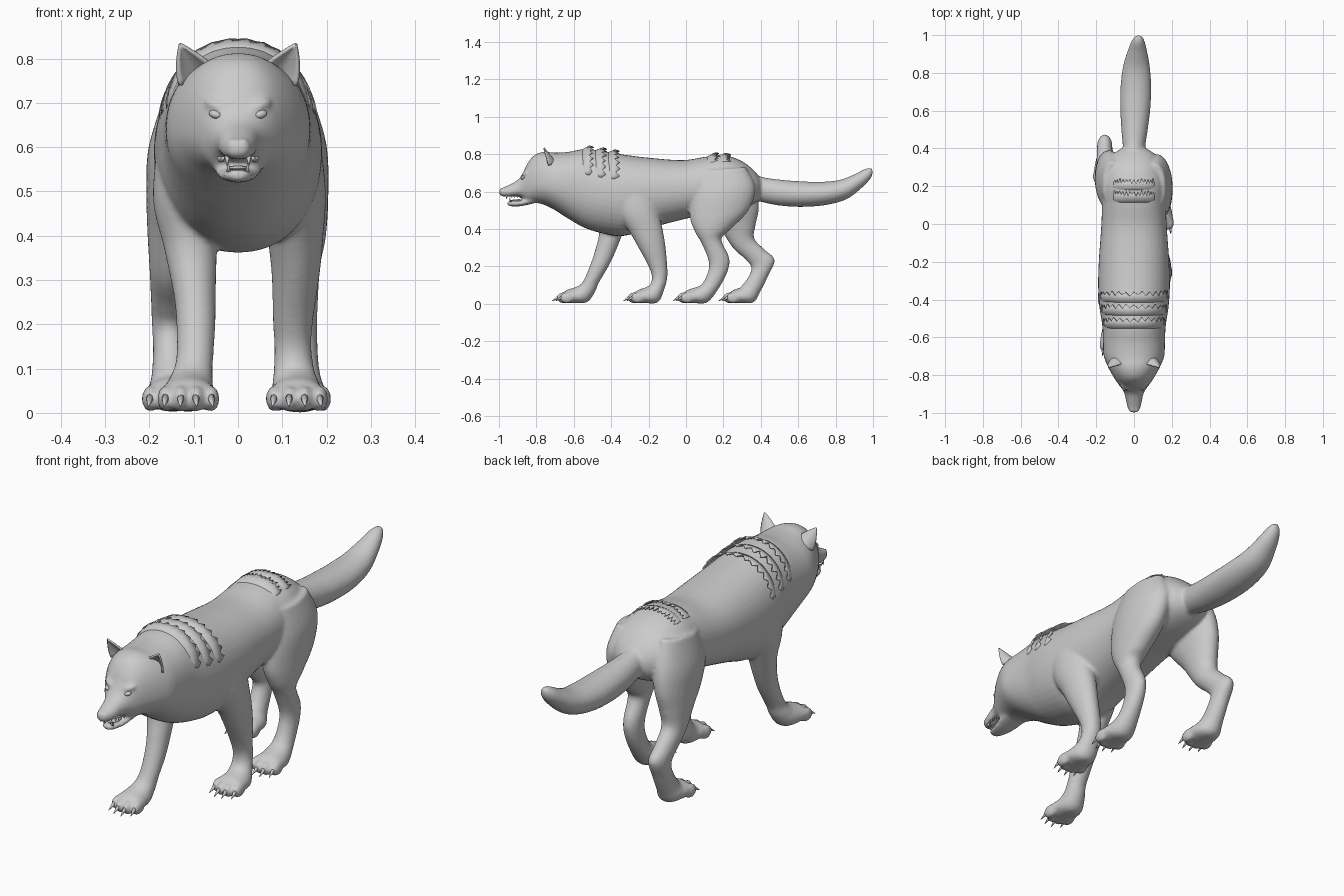
import bpy, bmesh, math, random
from mathutils import Vector, Matrix

if "Cube" in bpy.data.objects:
    bpy.data.objects.remove(bpy.data.objects["Cube"])
random.seed(4)


def spline(keys, steps=8):
    """Catmull-Rom samples through rows of numbers."""
    out = []
    for i in range(len(keys) - 1):
        p0, p1, p2, p3 = (keys[max(0, min(len(keys) - 1, i + k))] for k in (-1, 0, 1, 2))
        for s in range(steps):
            t = s / steps
            out.append([0.5 * (2*b + (c - a)*t + (2*a - 5*b + 4*c - d)*t*t + (3*b - a - 3*c + d)*t**3)
                        for a, b, c, d in zip(p0, p1, p2, p3)])
    return out + [list(keys[-1])]


def make(name, bm):
    bmesh.ops.recalc_face_normals(bm, faces=bm.faces)
    me = bpy.data.meshes.new(name)
    bm.to_mesh(me)
    bm.free()
    for p in me.polygons:
        p.use_smooth = True
    ob = bpy.data.objects.new(name, me)
    bpy.context.collection.objects.link(ob)
    return ob


def loft(name, rings):
    bm = bmesh.new()
    rows = [[bm.verts.new(p) for p in r] for r in rings]
    n = len(rows[0])
    for a, b in zip(rows, rows[1:]):
        for i in range(n):
            bm.faces.new((a[i], a[(i + 1) % n], b[(i + 1) % n], b[i]))
    bm.faces.new(rows[0])
    bm.faces.new(rows[-1])
    return make(name, bm)


def section(s, a, grow=0.0):
    """Body cross-section point; s = y, top, bottom, half width, z of widest place."""
    y, top, bot, hw, zc = s
    c, n = math.cos(a), math.sin(a)
    x = (hw + grow) * math.copysign(abs(n) ** 0.93, n)
    h = top - zc if c > 0 else zc - bot
    return Vector((x, y, zc + (h + grow) * math.copysign(abs(c) ** 0.93, c)))


def body_loft(name, keys):
    s = spline(keys)
    loft(name, [[section(k, 2 * math.pi * i / 40) for i in range(40)] for k in s])
    return s


def limb(name, keys):
    """Rows: front y, z, back y, z, centre x, half width."""
    rings = []
    for fy, fz, by, bz, x, w in spline(keys):
        ring = []
        for i in range(28):
            a = 2 * math.pi * i / 28
            c, n = math.cos(a) / 2, math.sin(a)
            ring.append((x + w * n, (fy + by)/2 + (fy - by)*c, (fz + bz)/2 + (fz - bz)*c))
        rings.append(ring)
    return loft(name, rings)


def blob(name, loc, size, rot=(0, 0, 0)):
    bm = bmesh.new()
    bmesh.ops.create_uvsphere(bm, u_segments=16, v_segments=10, radius=1)
    ob = make(name, bm)
    ob.location, ob.scale, ob.rotation_euler = loc, size, rot
    return ob


def spike(name, base, tip, r):
    bm = bmesh.new()
    d = Vector(tip) - Vector(base)
    m = Matrix.Translation((Vector(base) + Vector(tip)) / 2) @ d.to_track_quat('Z', 'Y').to_matrix().to_4x4()
    bmesh.ops.create_cone(bm, segments=10, radius1=r, radius2=r * 0.08, depth=d.length, cap_ends=True, matrix=m)
    return make(name, bm)


# Head, upper muzzle and torso
torso = body_loft("torso", [
    (-.998, .608, .585, .012, .597), (-.985, .618, .575, .028, .597), (-.95, .634, .572, .040, .597),
    (-.90, .662, .574, .050, .610), (-.872, .700, .560, .065, .625), (-.845, .755, .540, .085, .640),
    (-.81, .795, .540, .108, .645), (-.76, .812, .530, .136, .645), (-.70, .808, .500, .160, .640),
    (-.63, .812, .455, .164, .635), (-.54, .827, .405, .168, .620), (-.44, .815, .375, .183, .600),
    (-.33, .797, .363, .190, .590), (-.19, .780, .405, .186, .600), (-.02, .768, .450, .174, .610),
    (.10, .785, .475, .170, .620), (.20, .795, .490, .175, .620), (.30, .762, .510, .155, .620),
    (.37, .705, .540, .110, .620), (.41, .650, .580, .045, .615)])

# Lower jaw
body_loft("lower_jaw", [
    (-.955, .545, .530, .012, .538), (-.945, .549, .522, .026, .538), (-.91, .550, .520, .038, .537),
    (-.87, .556, .524, .048, .540), (-.80, .580, .540, .060, .560)])

# Tail
limb("tail", [
    (.30, .72, .30, .57, 0, .05), (.40, .68, .40, .545, 0, .058), (.50, .664, .50, .525, .003, .070),
    (.61, .655, .62, .518, .007, .080), (.72, .652, .75, .528, .010, .081), (.82, .662, .86, .560, .013, .070),
    (.90, .692, .94, .620, .018, .050), (.955, .720, .985, .667, .022, .033), (.992, .728, 1.0, .700, .025, .015)])


def leg(name, keys, x, front):
    """Leg rows, then a foot, four toes and four claws starting at y = front."""
    foot = [(front + .075, .086, front + .145, .008, x, .058), (front + .035, .072, front + .07, .004, x, .066),
            (front + .002, .036, front + .006, .006, x, .050)]
    limb(name, keys + foot)
    for k in (-1.5, -.5, .5, 1.5):
        tx, ty = x + k * .034, front + .008 + .009 * (abs(k) - .5) * 2
        blob(name + "_toe", (tx, ty + .012, .032), (.0195, .038, .030))
        spike(name + "_claw", (tx, ty - .012, .036), (tx + k * .003, ty - .050, .014), .010)


# Legs, mid stride
leg("front_leg_a", [
    (-.42, .64, -.16, .67, .12, .060), (-.37, .49, -.15, .52, .128, .070), (-.30, .38, -.125, .40, .130, .062),
    (-.26, .31, -.110, .31, .130, .054), (-.205, .21, -.10, .20, .124, .045), (-.183, .15, -.10, .14, .124, .042),
    (-.190, .105, -.115, .08, .127, .047)], .133, -.295)
leg("front_leg_b", [
    (-.50, .64, -.25, .63, -.12, .060), (-.48, .49, -.30, .48, -.122, .070), (-.465, .38, -.34, .37, -.108, .060),
    (-.488, .28, -.385, .26, -.098, .048), (-.515, .20, -.42, .19, -.095, .044), (-.545, .13, -.467, .11, -.098, .042),
    (-.568, .10, -.488, .06, -.105, .048)], -.112, -.675)
leg("hind_leg_a", [
    (.07, .71, .32, .73, .110, .055), (.03, .59, .37, .62, .120, .080), (.02, .47, .335, .50, .130, .074),
    (.045, .39, .24, .40, .138, .060), (.085, .32, .190, .345, .140, .046), (.12, .23, .230, .25, .140, .040),
    (.117, .17, .225, .18, .140, .039), (.085, .105, .18, .09, .140, .044)], .14, -.030)
leg("hind_leg_b", [
    (.09, .71, .33, .73, -.11, .055), (.07, .59, .38, .61, -.122, .080), (.11, .49, .390, .51, -.135, .072),
    (.18, .405, .372, .42, -.145, .060), (.25, .30, .365, .35, -.152, .048), (.32, .235, .420, .29, -.155, .042),
    (.35, .19, .474, .235, -.155, .040), (.325, .13, .440, .15, -.152, .040), (.30, .10, .395, .06, -.150, .046)],
    -.147, .215)

# Brows and nose pad
for s in (-1, 1):
    blob("brow", (s * .050, -.862, .694), (.030, .014, .012), (0, -s * .35, s * .5))
    blob("nostril_side", (s * .012, -.985, .606), (.015, .013, .014))

# Fuse every part so far into one skin
skin = [o for o in bpy.data.objects if "claw" not in o.name]
for o in skin:
    o.select_set(True)
bpy.context.view_layer.objects.active = bpy.data.objects["torso"]
bpy.ops.object.join()
wolf = bpy.context.view_layer.objects.active
wolf.name = "wolf_body"
rm = wolf.modifiers.new("skin", 'REMESH')
rm.mode, rm.voxel_size, rm.use_smooth_shade = 'VOXEL', .008, True
sm = wolf.modifiers.new("soften", 'SMOOTH')
sm.factor, sm.iterations = .5, 5


def ear(s):
    """Cupped pointed leaf, open to the front."""
    bm = bmesh.new()
    rows = []
    for j in range(9):
        v = j / 8
        w = .040 * (1 - v ** 1.5) + .001
        row = []
        for i in range(11):
            u = i / 5 - 1
            row.append(bm.verts.new((s * (.090 + .040 * v + u * w), -.735 - .025 * v + .035 * (1 - u*u) * (1 - v),
                                     .757 + .075 * v - .018 * u * (1 - v))))
        rows.append(row)
    for a, b in zip(rows, rows[1:]):
        for i in range(10):
            bm.faces.new((a[i], a[i + 1], b[i + 1], b[i]))
    ob = make("ear", bm)
    mod = ob.modifiers.new("thickness", 'SOLIDIFY')
    mod.thickness, mod.offset = .008, 0


def fur_band(y, width, arc, lift):
    """Jagged fur fringe lying over the back, lifted at its rear edge."""
    bm = bmesh.new()
    n = 26
    rows = [[], [], []]
    at = lambda q: min(torso, key=lambda k: abs(k[0] - q))
    for i in range(n + 1):
        t = 2 * i / n - 1
        fade = 1 - abs(t) ** 3
        tooth = (.012 if i % 2 else -.008) + random.uniform(-.005, .005)
        for row, f, g in zip(rows, (0, .55, 1), (-.006, .5 * lift, lift)):
            yy = y + width * f + (tooth if f == 1 else 0)
            p = section(at(yy), t * arc, g * fade if g > 0 else g)
            row.append(bm.verts.new((p.x, yy, p.z)))
    for a, b in zip(rows, rows[1:]):
        for i in range(n):
            bm.faces.new((a[i], a[i + 1], b[i + 1], b[i]))
    ob = make("fur_fringe", bm)
    ob.modifiers.new("thickness", 'SOLIDIFY').thickness = .005


for s in (-1, 1):
    ear(s)
    blob("eye", (s * .052, -.872, .674), (.015, .010, .009), (0, -s * .3, s * .5))
    # Fangs and small teeth
    spike("upper_fang", (s * .024, -.957, .580), (s * .025, -.960, .556), .006)
    spike("lower_fang", (s * .021, -.938, .545), (s * .023, -.942, .568), .005)
    for k in range(4):
        spike("tooth", (s * (.034 + k * .003), -.935 + k * .016, .579), (s * (.034 + k * .003), -.935 + k * .016, .565), .005)
blob("tongue", (0, -.895, .552), (.024, .042, .007))

# Mane and rump fringes
for y in (-.565, -.495, -.425):
    fur_band(y, .055, 1.25, .020)
for y in (.10, .165):
    fur_band(y, .060, .65, .014)
